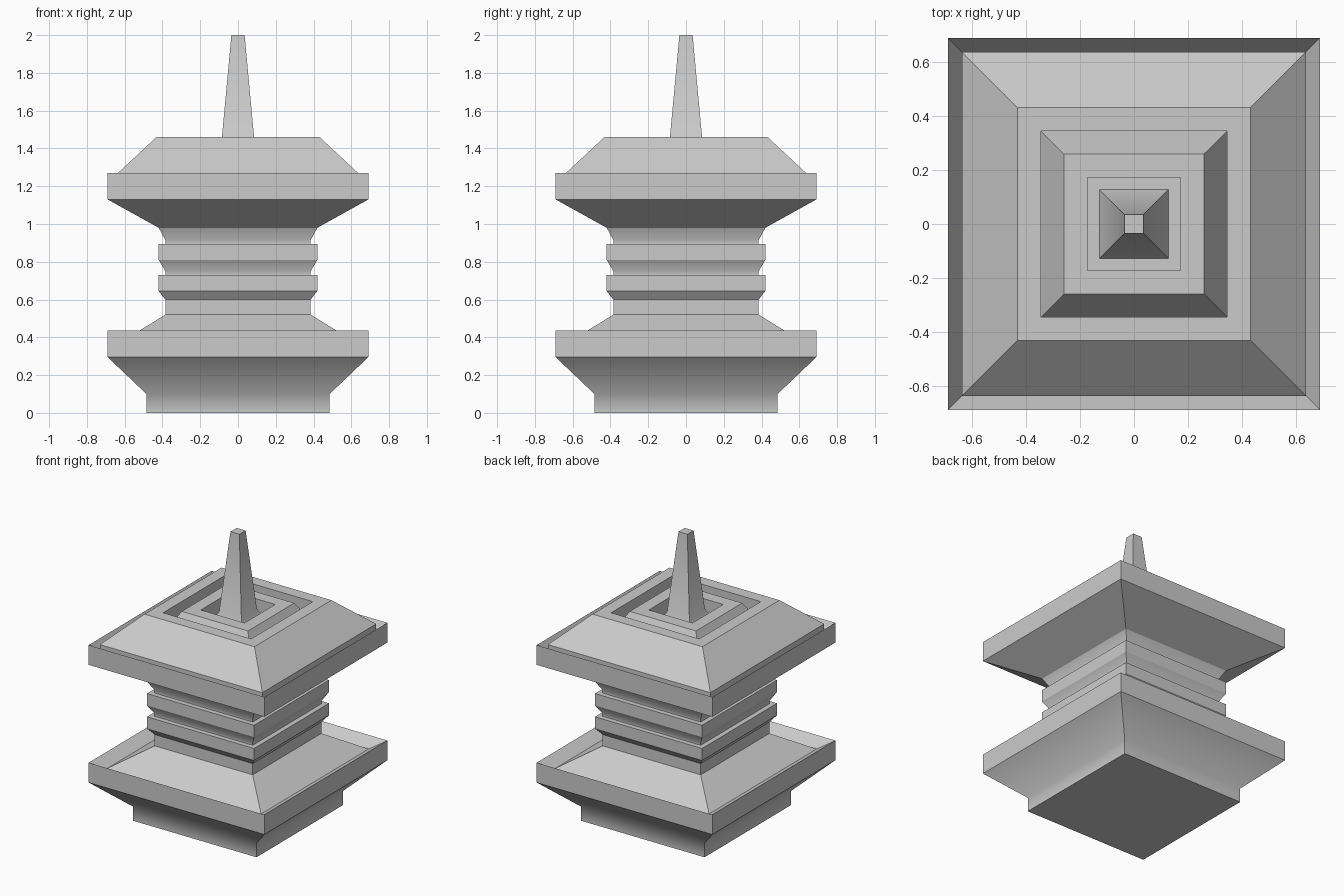
import bpy
import bmesh

if "Cube" in bpy.data.objects:
    bpy.data.objects.remove(bpy.data.objects["Cube"], do_unlink=True)

# Single stone colour
stone = bpy.data.materials.new("light_grey_stone")
stone.use_nodes = True
stone.diffuse_color = (0.6, 0.6, 0.6, 1)
stone.node_tree.nodes["Principled BSDF"].inputs["Base Color"].default_value = stone.diffuse_color


def square_loft(name, profile, soft=(), cap_bottom=False, cap_top=False):
    """Sweep (half width, height) points around a square; soft lists rings shaded smoothly."""
    bm = bmesh.new()
    corners = ((-1, -1), (1, -1), (1, 1), (-1, 1))
    rings = [[bm.verts.new((r * x, r * y, z)) for x, y in corners] for r, z in profile]
    for low, high in zip(rings, rings[1:]):
        for i in range(4):
            j = (i + 1) % 4
            bm.faces.new((low[i], low[j], high[j], high[i]))
    if cap_bottom:
        bm.faces.new(rings[0][::-1])
    if cap_top:
        bm.faces.new(rings[-1])
    for face in bm.faces:
        face.smooth = True
    for edge in bm.edges:
        edge.smooth = any(all(v in rings[k] for v in edge.verts) for k in soft)
    mesh = bpy.data.meshes.new(name)
    bm.to_mesh(mesh)
    bm.free()
    mesh.materials.append(stone)
    obj = bpy.data.objects.new(name, mesh)
    bpy.context.collection.objects.link(obj)
    return obj


# Flared base with a raised rim around a sloping top
square_loft("base", [(0.485, 0), (0.485, 0.1), (0.69, 0.295), (0.69, 0.435),
                     (0.604, 0.385), (0.385, 0.52)], soft=(1,), cap_bottom=True)

# Column with two projecting bands and a flared neck
column = [(0.385, 0.52), (0.385, 0.6)]
for z in (0.645, 0.81):
    column += [(0.42, z), (0.42, z + 0.085), (0.385, z + 0.085), (0.385, z + 0.105)]
column.append((0.42, 0.98))
square_loft("column", column, soft=(5, 9))

# Roof: eaves, gutter, slope, sunken channel, inner block and central recess
square_loft("roof", [(0.42, 0.98), (0.69, 1.13), (0.69, 1.27), (0.638, 1.18),
                     (0.638, 1.268), (0.432, 1.46), (0.346, 1.46), (0.346, 1.31),
                     (0.26, 1.46), (0.172, 1.46), (0.172, 1.36), (0.128, 1.36)])

# Tapered spire with a flared foot
square_loft("spire", [(0.128, 1.36), (0.087, 1.44), (0.035, 2.0)], soft=(1,), cap_top=True)
